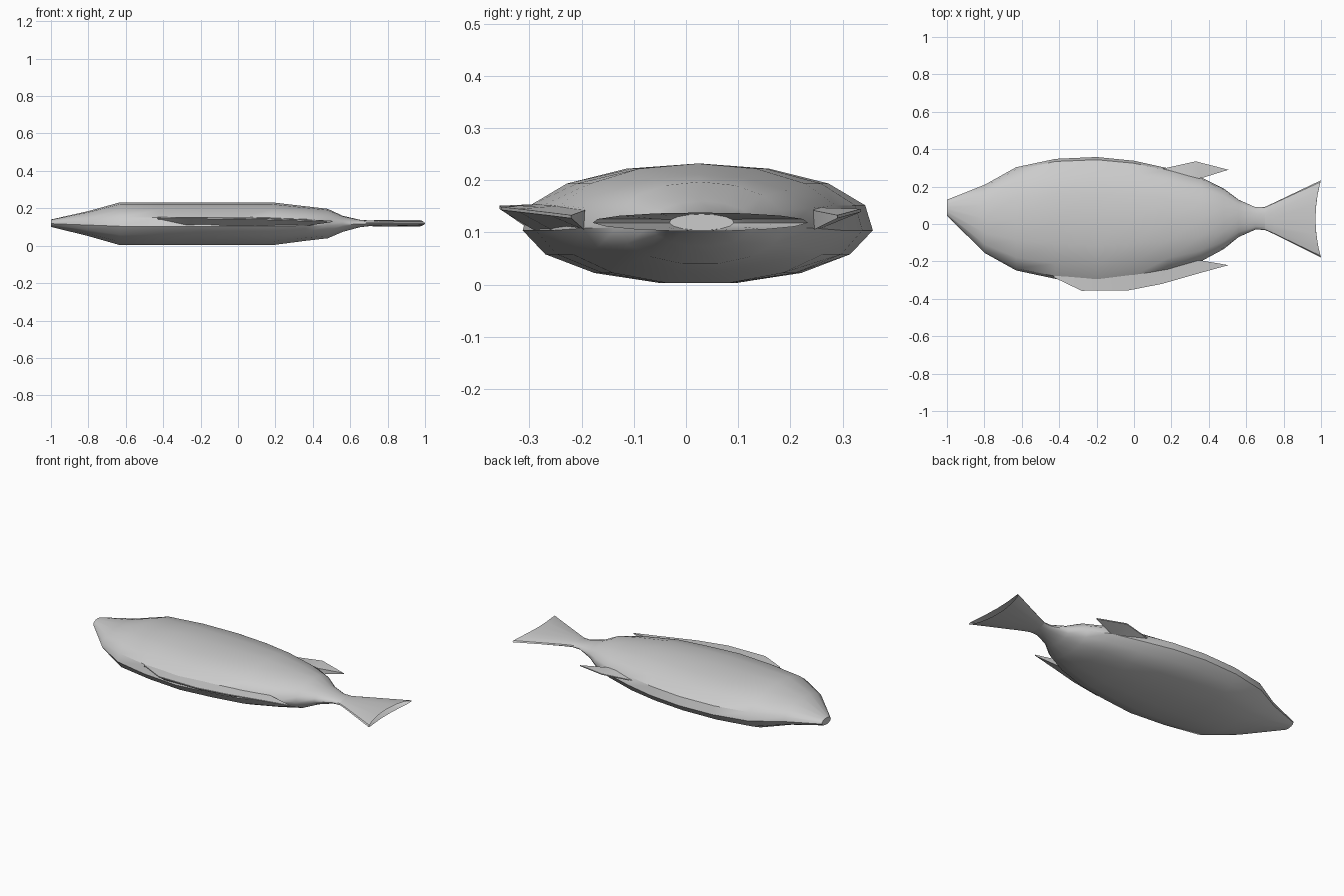
import bpy, math
from mathutils import Vector

if "Cube" in bpy.data.objects:
    bpy.data.objects.remove(bpy.data.objects["Cube"])

SIDES = 15


def make(name, verts, faces, angle=40):
    me = bpy.data.meshes.new(name)
    me.from_pydata(verts, [], faces)
    ob = bpy.data.objects.new(name, me)
    bpy.context.collection.objects.link(ob)
    bpy.ops.object.select_all(action='DESELECT')
    ob.select_set(True)
    bpy.context.view_layer.objects.active = ob
    bpy.ops.object.mode_set(mode='EDIT')
    bpy.ops.mesh.select_all(action='SELECT')
    bpy.ops.mesh.normals_make_consistent(inside=False)
    bpy.ops.object.mode_set(mode='OBJECT')
    bpy.ops.object.shade_smooth_by_angle(angle=math.radians(angle))
    return ob


def loft(name, sections, bow=0.0, caps=(True, True)):
    # section: x, y low, y high, z low, z high; bow pushes the last rim's tips out
    verts, faces = [], []
    for k, (x, y0, y1, z0, z1) in enumerate(sections):
        for i in range(SIDES):
            a = 2 * math.pi * i / SIDES
            s = math.sin(a)
            dx = bow * s * s if k == len(sections) - 1 else 0
            verts.append((x + dx, (y0 + y1) / 2 + (y1 - y0) / 2 * s,
                          (z0 + z1) / 2 + (z1 - z0) / 2 * math.cos(a)))
    for k in range(len(sections) - 1):
        for i in range(SIDES):
            j = (i + 1) % SIDES
            a, b = k * SIDES, (k + 1) * SIDES
            faces.append((a + i, a + j, b + j, b + i))
    if caps[0]:
        faces.append(tuple(range(SIDES)))
    if caps[1]:
        n = (len(sections) - 1) * SIDES
        faces.append(tuple(range(n, n + SIDES)))
    return make(name, verts, faces)


def fin(name, outer, inner):
    # outer: x, y, z thin edge; inner: x, y, z low, z high root inside the body
    n = len(outer)
    verts = [Vector(p) + Vector((0, 0, d)) for d in (0.003, -0.003) for p in outer]
    verts += [(x, y, zh) for x, y, zl, zh in inner]
    verts += [(x, y, zl) for x, y, zl, zh in inner]
    faces = []
    for i in range(n - 1):
        for a, b in ((0, 2), (1, 3), (0, 1), (2, 3)):
            faces.append((a * n + i, a * n + i + 1, b * n + i + 1, b * n + i))
    for i in (0, n - 1):
        faces.append((i, n + i, 3 * n + i, 2 * n + i))
    return make(name, verts, faces)


# Body lying on its side, from mouth to tail root
loft("body", [
    (-1.00, 0.045, 0.13, 0.10, 0.14),
    (-0.80, -0.155, 0.21, 0.05, 0.185),
    (-0.63, -0.25, 0.305, 0.00, 0.232),
    (-0.42, -0.295, 0.35, 0.00, 0.232),
    (-0.20, -0.315, 0.36, 0.00, 0.232),
    (0.00, -0.29, 0.34, 0.00, 0.232),
    (0.18, -0.255, 0.30, 0.00, 0.232),
    (0.36, -0.20, 0.25, 0.024, 0.211),
    (0.48, -0.135, 0.19, 0.038, 0.197),
    (0.56, -0.07, 0.13, 0.073, 0.16),
    (0.65, -0.03, 0.09, 0.098, 0.139),
    (0.70, -0.032, 0.092, 0.104, 0.135)])

# Hollow flared tail
loft("tail", [
    (0.70, -0.032, 0.092, 0.104, 0.135),
    (0.75, -0.055, 0.115, 0.103, 0.137),
    (0.97, -0.18, 0.235, 0.102, 0.138)], bow=0.03, caps=(False, False))

# Belly fin running back to a free tip
fin("belly_fin",
    [(-0.43, -0.285, 0.15), (-0.28, -0.357, 0.148), (-0.03, -0.355, 0.146),
     (0.15, -0.32, 0.142), (0.36, -0.26, 0.135), (0.505, -0.22, 0.13)],
    [(-0.42, -0.26, 0.10, 0.151), (-0.26, -0.27, 0.085, 0.155), (-0.02, -0.26, 0.085, 0.155),
     (0.15, -0.23, 0.09, 0.152), (0.30, -0.19, 0.10, 0.145), (0.36, -0.195, 0.105, 0.142)])

# Back fin
fin("back_fin",
    [(0.15, 0.295, 0.135), (0.33, 0.335, 0.142), (0.505, 0.29, 0.13)],
    [(0.15, 0.27, 0.10, 0.15), (0.28, 0.24, 0.10, 0.148), (0.36, 0.245, 0.105, 0.142)])
